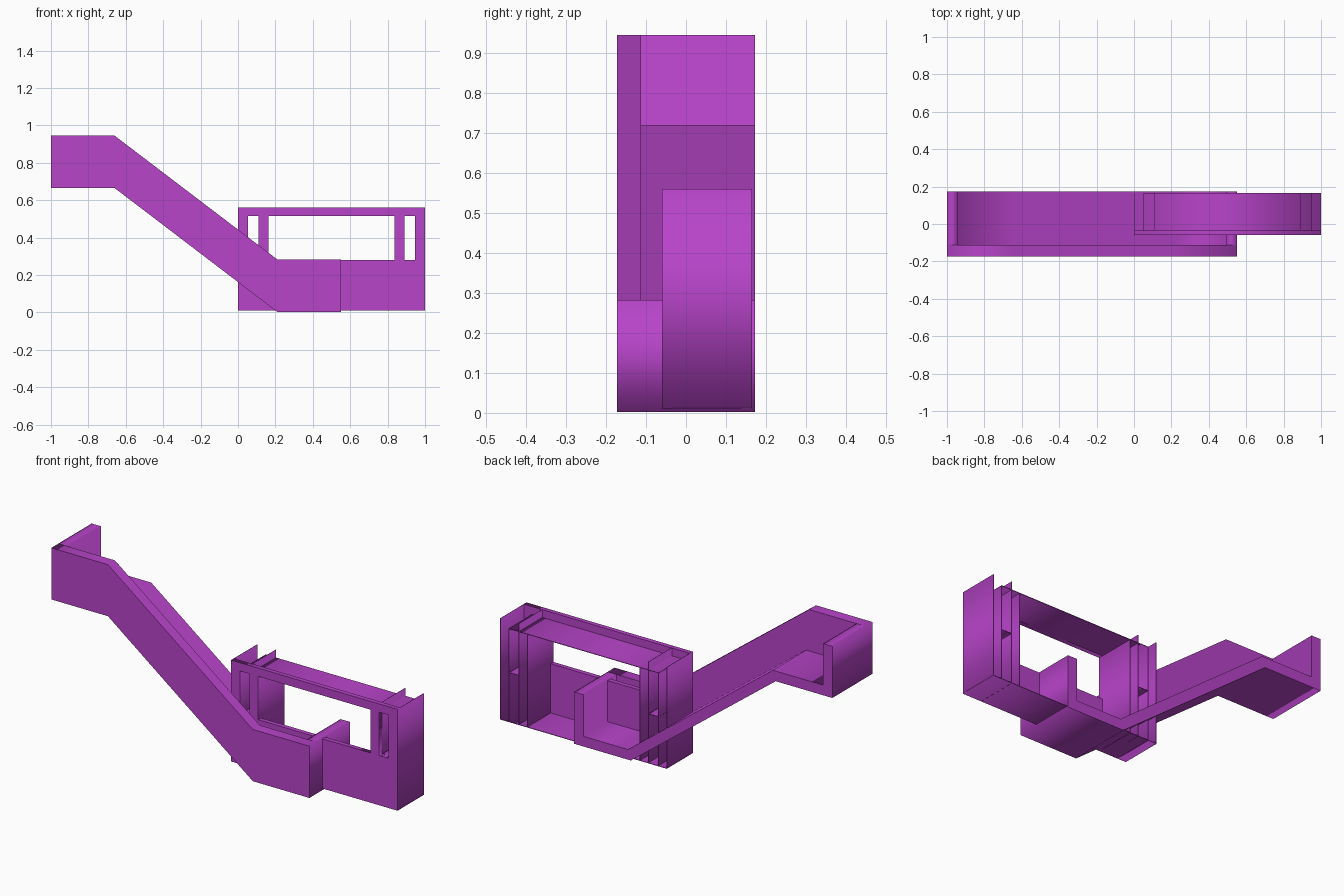
import bpy
import math

if "Cube" in bpy.data.objects:
    bpy.data.objects.remove(bpy.data.objects["Cube"])

mat = bpy.data.materials.new("magenta")
mat.diffuse_color = (0.48, 0.058, 0.59, 1)
mat.use_nodes = True
mat.node_tree.nodes["Principled BSDF"].inputs["Base Color"].default_value = mat.diffuse_color


def profile(name, loops, y0, y1):
    """Extrude x-z outlines (first outer, others holes) from y0 to y1."""
    cu = bpy.data.curves.new(name, 'CURVE')
    cu.dimensions = '2D'
    cu.fill_mode = 'BOTH'
    cu.extrude = (y1 - y0) / 2
    for loop in loops:
        sp = cu.splines.new('POLY')
        sp.points.add(len(loop) - 1)
        for p, (x, z) in zip(sp.points, loop):
            p.co = (x, z, 0, 1)
        sp.use_cyclic_u = True
    cu.materials.append(mat)
    ob = bpy.data.objects.new(name, cu)
    bpy.context.collection.objects.link(ob)
    ob.location.y = (y0 + y1) / 2
    ob.rotation_euler.x = math.pi / 2
    # convert to a real mesh
    bpy.ops.object.select_all(action='DESELECT')
    bpy.context.view_layer.objects.active = ob
    ob.select_set(True)
    bpy.ops.object.convert(target='MESH')
    return bpy.context.object


def rect(x0, x1, z0, z1):
    return [(x0, z0), (x1, z0), (x1, z1), (x0, z1)]


# Sloping channel: side wall, then floor with both end walls
bottom = [(-1, 0.665), (-0.66, 0.665), (0.21, 0.002), (0.55, 0.002)]
wall = bottom + [(0.55, 0.283), (0.21, 0.283), (-0.66, 0.945), (-1, 0.945)]
channel = bottom + [(0.55, 0.283), (0.495, 0.283), (0.495, 0.057), (0.228, 0.057),
                    (-0.642, 0.72), (-0.945, 0.72), (-0.945, 0.945), (-1, 0.945)]
profile("ramp_side_wall", [wall], -0.173, -0.113)
profile("ramp_floor", [channel], -0.113, 0.173)

# Front panel of the booth with three windows
FRONT, BACK, T = -0.06, 0.165, 0.003
B, SILL, HEAD, TOP = 0.01, 0.28, 0.515, 0.56
profile("booth_front_panel",
        [rect(0, 1, B, TOP), rect(0.05, 0.11, SILL, HEAD),
         rect(0.16, 0.84, SILL, HEAD), rect(0.89, 0.95, SILL, HEAD)],
        FRONT, FRONT + 0.025)

# Thin horizontal plates
profile("booth_base", [rect(0, 1, B, B + T)], FRONT, BACK)
profile("booth_ceiling", [rect(0.05, 0.95, HEAD, HEAD + T)], FRONT, BACK)

# Thin upright sheets and small shelves, mirrored about the booth middle
for x, top in ((0, TOP), (0.05, HEAD), (0.11, TOP), (0.16, HEAD)):
    profile("booth_sheet_left", [rect(x, x + T, B, top)], FRONT, BACK)
    profile("booth_sheet_right", [rect(1 - x - T, 1 - x, B, top)], FRONT, BACK)
profile("booth_shelf_left", [rect(0.05, 0.11, SILL - T, SILL)], FRONT, BACK)
profile("booth_shelf_right", [rect(0.89, 0.95, SILL - T, SILL)], FRONT, BACK)
